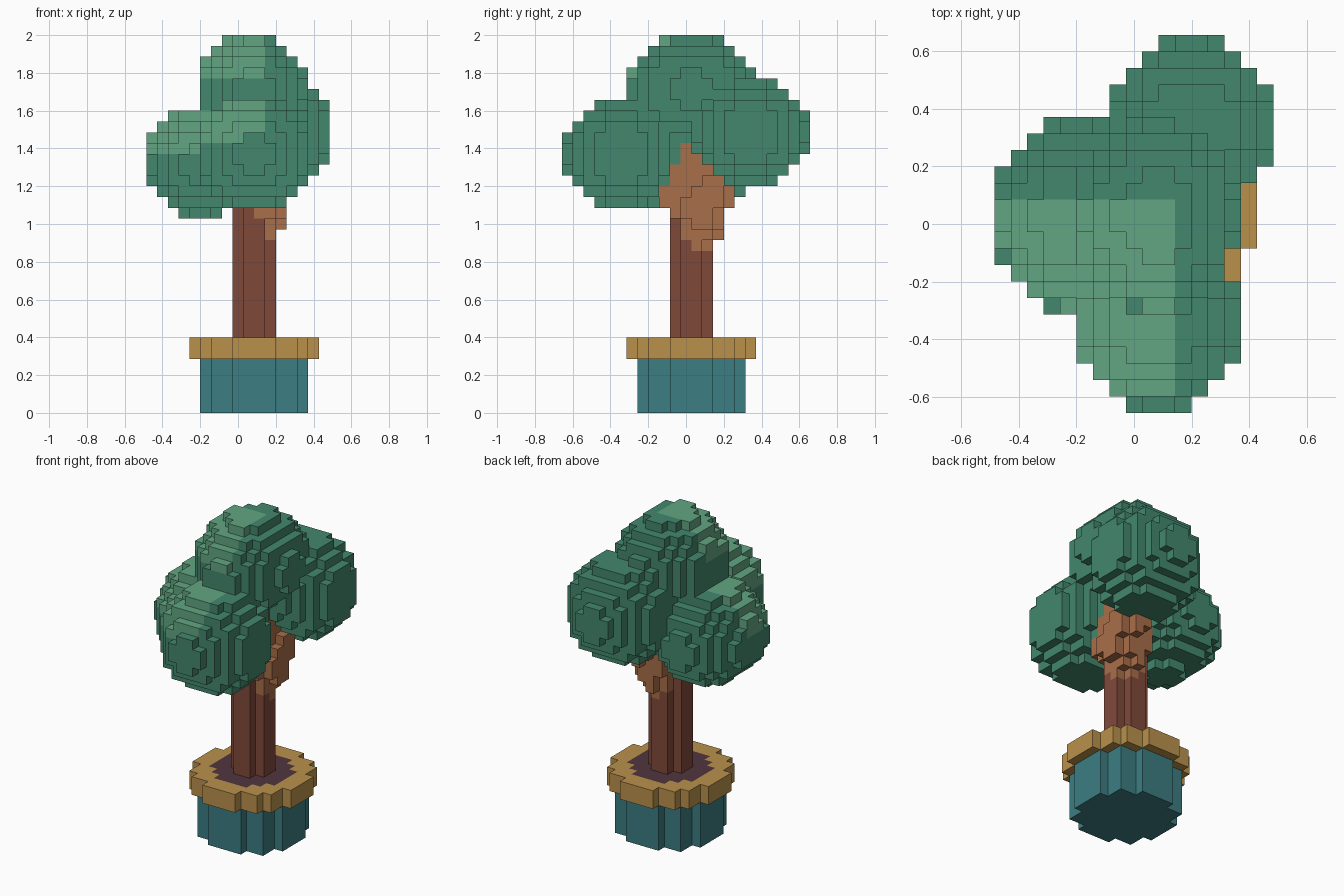
import bpy
import bmesh
from mathutils import Vector

if "Cube" in bpy.data.objects:
    bpy.data.objects.remove(bpy.data.objects["Cube"])

UNIT = 2 / 35                      # edge of one block
ORIGIN = Vector((8.5, 11.5, 0))    # grid point placed at the world origin


def make_material(name, hex_code):
    channels = [int(hex_code[k:k + 2], 16) / 255 for k in (0, 2, 4)]
    color = [((c + 0.055) / 1.055) ** 2.4 for c in channels] + [1]
    mat = bpy.data.materials.new(name)
    mat.use_nodes = True
    mat.diffuse_color = color
    bsdf = mat.node_tree.nodes["Principled BSDF"]
    bsdf.inputs["Base Color"].default_value = color
    bsdf.inputs["Roughness"].default_value = 0.9
    return mat


teal = make_material("teal glaze", "3C7D82")
ochre = make_material("ochre rim", "BA914C")
earth = make_material("dark soil", "51353F")
bark = make_material("dark bark", "80493A")
light_bark = make_material("light bark", "A96E49")
leaf = make_material("leaf green", "43876E")
light_leaf = make_material("sunny leaf green", "62A682")

cells = {}    # block -> (part name, material); the first part to claim a block keeps it


def fill(name, inside, material, low, high):
    """Claim every block whose centre passes the inside test."""
    for x in range(18):
        for y in range(24):
            for z in range(low, high):
                if inside(Vector((x + 0.5, y + 0.5, z + 0.5))):
                    cells.setdefault((x, y, z), (name, material))


def disc(radius):
    return lambda p: (p.x - 10) ** 2 + (p.y - 12) ** 2 <= radius ** 2


def ellipsoid(center, radii):
    return lambda p: sum(((a - c) / r) ** 2 for a, c, r in zip(p, center, radii)) <= 1


def limb(start, end, radius):
    a, b = Vector(start), Vector(end)

    def inside(p):
        t = max(0, min(1, (p - a).dot(b - a) / (b - a).length_squared))
        return (p - a.lerp(b, t)).length <= radius
    return inside


# Foliage: name, centre, radii, height where the sunny colour starts
round_size, wide_size = (5.29, 5.29, 5.29), (5.08, 5.9, 5.08)
lobes = [
    ("front_foliage", (10, 5.5, 24), round_size, 25),
    ("side_foliage", (5, 12, 23.2), wide_size, 24),
    ("top_foliage", (9.8, 12, 30), wide_size, 31),
    ("back_foliage", (12, 17.5, 26), round_size, 99),
]
for name, center, radii, sunny in lobes:
    shape = ellipsoid(center, radii)
    fill(name, lambda p: shape(p) and p.x < 11 and 1 < p.y < 13 and p.z > sunny,
         light_leaf, 0, 35)
for name, center, radii, sunny in lobes:
    fill(name, ellipsoid(center, radii), leaf, 0, 35)

# Branches and trunk
fill("back_branch", limb((10.5, 12.7, 17), (11.3, 13.8, 20.5), 1.95), light_bark, 0, 30)
fill("front_branch", limb((11, 12, 18.5), (10.8, 10.6, 20.5), 1.7), light_bark, 0, 30)
fill("upper_branch", limb((10.5, 12, 20), (10, 12, 27), 1.95), light_bark, 0, 30)
fill("trunk", disc(2), bark, 6, 20)

# Pot
fill("soil", disc(4), earth, 6, 7)
fill("rim", disc(6), ochre, 5, 7)
fill("pot", disc(5), teal, 0, 5)

# Corner order of a block face, turned to each of the six directions
SIDES = []
for axis in range(3):
    for sign in (-1, 1):
        n, u, v = Vector(), Vector(), Vector()
        n[axis], u[(axis + 1) % 3], v[(axis + 2) % 3] = sign, sign, 1
        SIDES.append((n, [(n + u * s + v * t) / 2
                          for s, t in ((-1, -1), (1, -1), (1, 1), (-1, 1))]))

# One mesh per part, made of the exposed block faces
for part in dict.fromkeys(name for name, _ in cells.values()):
    bm = bmesh.new()
    mats = []
    for cell, (name, mat) in cells.items():
        if name != part:
            continue
        if mat not in mats:
            mats.append(mat)
        middle = Vector(cell) + Vector((0.5, 0.5, 0.5))
        for normal, corners in SIDES:
            neighbour = tuple(int(a + b) for a, b in zip(cell, normal))
            if neighbour not in cells:
                face = bm.faces.new([bm.verts.new((middle + c - ORIGIN) * UNIT)
                                     for c in corners])
                face.material_index = mats.index(mat)
    if bm.faces:
        bmesh.ops.remove_doubles(bm, verts=bm.verts[:], dist=UNIT / 100)
        bmesh.ops.dissolve_limit(bm, angle_limit=0.01, verts=bm.verts[:],
                                 edges=bm.edges[:], delimit={'MATERIAL'})
        mesh = bpy.data.meshes.new(part)
        bm.to_mesh(mesh)
        for mat in mats:
            mesh.materials.append(mat)
        bpy.context.collection.objects.link(bpy.data.objects.new(part, mesh))
    bm.free()
